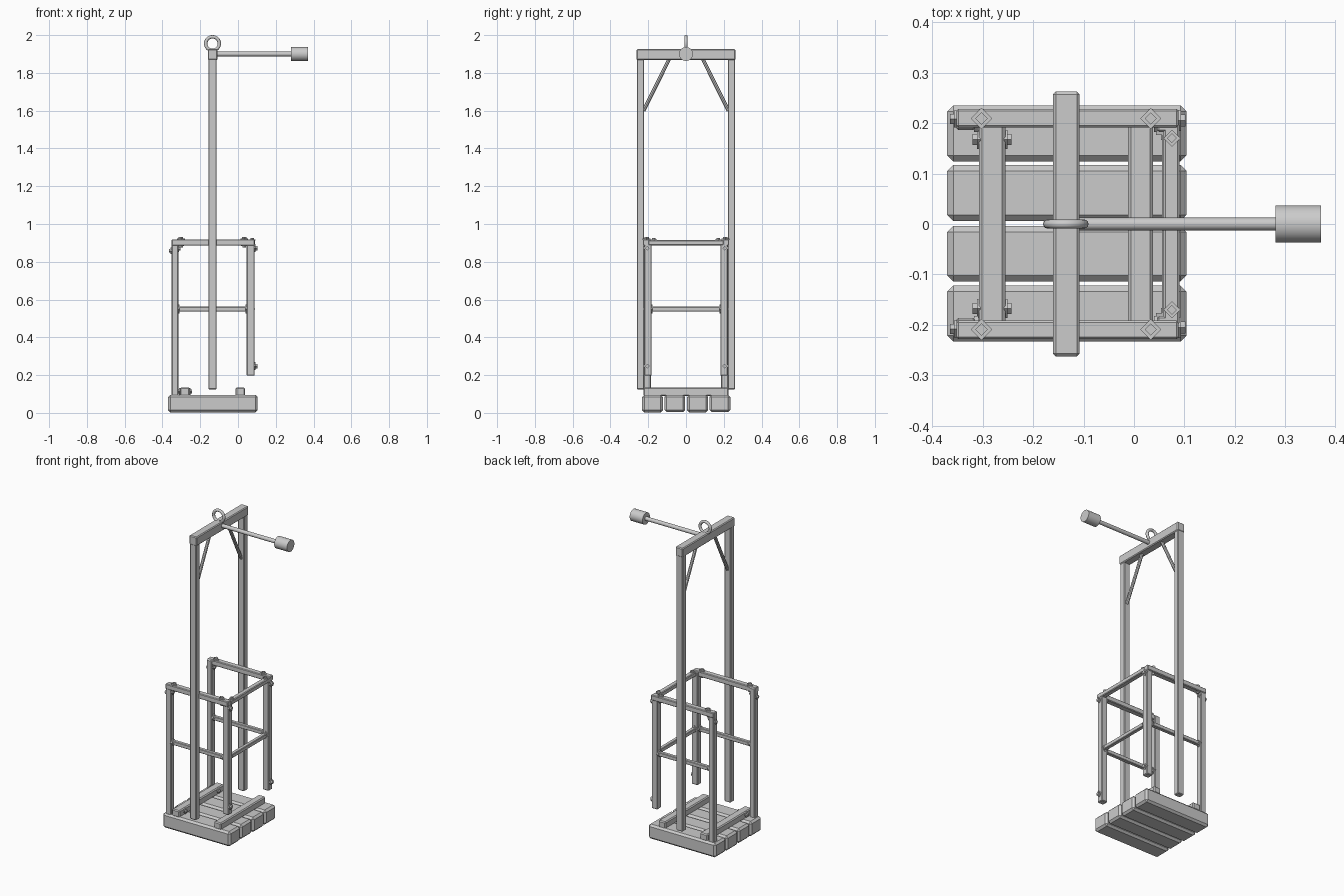
import bpy, bmesh
from math import pi, radians
from mathutils import Vector, Matrix

if "Cube" in bpy.data.objects:
    bpy.data.objects.remove(bpy.data.objects["Cube"])


def box(name, x, y, z, bevel=0.004):
    """Bevelled beam spanning three (min, max) ranges."""
    bm = bmesh.new()
    bmesh.ops.create_cube(bm, size=1)
    for v in bm.verts:
        v.co = Vector([r[0] if c < 0 else r[1] for c, r in zip(v.co, (x, y, z))])
    if bevel:
        bmesh.ops.bevel(bm, geom=bm.edges[:], offset=bevel, segments=1,
                        profile=0.5, affect='EDGES')
    return finish(name, bm)


def finish(name, bm):
    me = bpy.data.meshes.new(name)
    bm.to_mesh(me)
    bm.free()
    ob = bpy.data.objects.new(name, me)
    bpy.context.collection.objects.link(ob)
    return ob


def rod(name, a, b, r, sides=16):
    """Prism between two points."""
    a, b = Vector(a), Vector(b)
    d = b - a
    bm = bmesh.new()
    bmesh.ops.create_cone(bm, cap_ends=True, segments=sides, radius1=r, radius2=r, depth=d.length)
    bm.transform(Matrix.Translation((a + b) / 2) @ d.to_track_quat('Z', 'Y').to_matrix().to_4x4())
    for f in bm.faces:
        f.smooth = sides > 8 and len(f.verts) == 4
    return finish(name, bm)


def bolt(name, p, d, size=1.0):
    """Square washer turned 45 degrees, with a smaller square head."""
    p, d = Vector(p), Vector(d)
    rod(name + "_washer", p - d * 0.002, p + d * 0.006 * size, 0.021 * size, 4)
    rod(name + "_head", p + d * 0.005 * size, p + d * 0.015 * size, 0.012 * size, 4)


# floor planks
for i, (y0, y1) in enumerate([(-0.233, -0.122), (-0.114, -0.004), (0.006, 0.117), (0.124, 0.235)]):
    box(f"floor_plank_{i}", (-0.37, 0.104), (y0, y1), (0.002 + 0.002 * (i % 2), 0.096), 0.012)

# floor cross battens
box("rear_batten", (-0.307, -0.255), (-0.225, 0.225), (0.09, 0.134), 0.006)
box("entry_batten", (-0.012, 0.038), (-0.225, 0.225), (0.09, 0.134), 0.006)

# top beam of the hanging frame
box("top_beam", (-0.16, -0.108), (-0.262, 0.262), (1.868, 1.926), 0.005)

for s, side in ((-1, "front"), (1, "back")):
    def yr(a, b):
        return tuple(sorted((s * a, s * b)))

    # tall hanging post and its brace
    box(f"{side}_tall_post", (-0.157, -0.113), yr(0.222, 0.26), (0.125, 1.875))
    rod(f"{side}_brace", (-0.135, s * 0.225, 1.6), (-0.135, s * 0.088, 1.875), 0.010, 8)

    # railing posts
    box(f"{side}_long_rail_post", (-0.352, -0.315), yr(0.186, 0.224), (0.09, 0.915))
    box(f"{side}_short_rail_post", (0.046, 0.088), yr(0.182, 0.222), (0.197, 0.915))

    # top and middle side rails
    box(f"{side}_top_rail", (-0.352, 0.088), yr(0.191, 0.228), (0.886, 0.919))
    box(f"{side}_mid_rail", (-0.33, 0.065), yr(0.193, 0.217), (0.537, 0.562), 0.003)

    # bolts on top of the rails and on the post sides
    for x in (-0.302, 0.033):
        bolt(f"{side}_top_bolt", (x, s * 0.209, 0.917), (0, 0, 1))
        bolt(f"{side}_under_bolt", (x, s * 0.209, 0.888), (0, 0, -1), 0.8)
    bolt(f"{side}_long_post_bolt", (-0.352, s * 0.208, 0.858), (-1, 0, 0), 0.8)
    bolt(f"{side}_long_post_inner_bolt", (-0.316, s * 0.208, 0.868), (1, 0, 0), 0.8)
    for z in (0.248, 0.872):
        bolt(f"{side}_short_post_bolt", (0.087, s * 0.205, z), (1, 0, 0))
    for x, d in ((-0.315, 1), (0.046, -1)):
        bolt(f"{side}_mid_bolt", (x, s * 0.205, 0.55), (d, 0, 0), 1.1)
    bolt(f"{side}_cross_bolt", (0.067, s * 0.183, 0.55), (0, -s, 0), 1.1)
    bolt(f"{side}_corner_bolt", (0.075, s * 0.17, 0.914), (0, 0, 1), 0.8)

    # bolts through the rear batten
    for x, d in ((-0.306, -1), (-0.256, 1)):
        bolt(f"{side}_batten_bolt", (x, s * 0.167, 0.114), (d, 0, 0), 0.9)

# cross rails closing the right side
box("cross_top_rail", (0.058, 0.09), (-0.2, 0.2), (0.887, 0.915))
box("cross_mid_rail", (0.055, 0.079), (-0.2, 0.2), (0.537, 0.562), 0.003)

# balance arm with weight
rod("balance_arm", (-0.13, 0, 1.9), (0.29, 0, 1.9), 0.0125)
rod("balance_weight", (0.28, 0, 1.9), (0.37, 0, 1.9), 0.037, 32)

# hanging ring
bpy.ops.mesh.primitive_torus_add(major_segments=32, minor_segments=12, major_radius=0.036,
                                 minor_radius=0.009, location=(-0.135, 0, 1.955),
                                 rotation=(pi / 2, 0, 0))
bpy.context.object.name = "hanging_ring"
bpy.ops.object.shade_smooth_by_angle(angle=radians(40))
